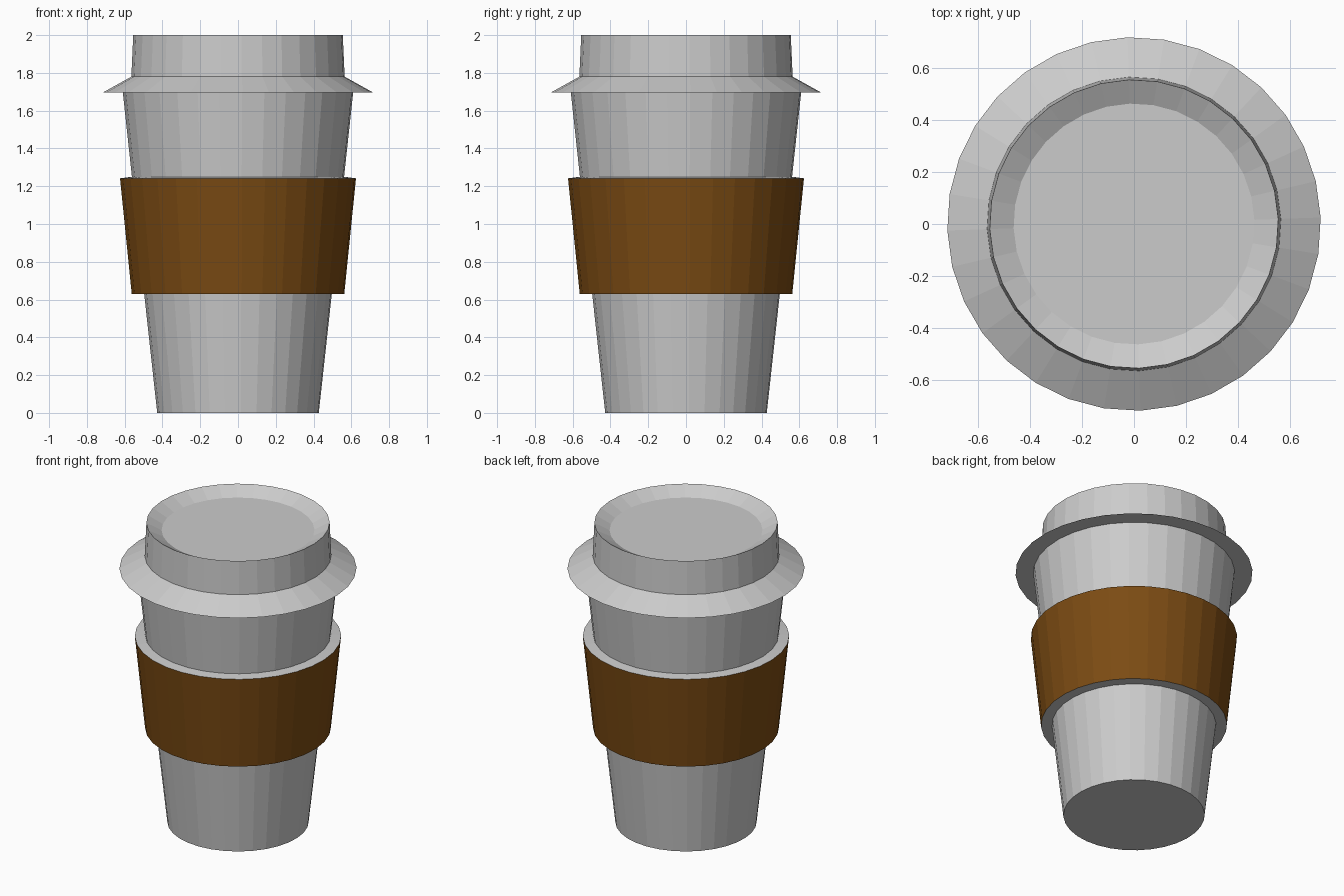
import bpy, bmesh, math

if "Cube" in bpy.data.objects:
    bpy.data.objects.remove(bpy.data.objects["Cube"])

SIDES = 32
OFFSET = math.radians(2)


def lathe(name, profile, cap_start=False, cap_end=False, materials=(), slots=None):
    """Spin an (r, z) profile, listed from outside-bottom to top, into flat faces."""
    bm = bmesh.new()
    rings = []
    for r, z in profile:
        angles = [OFFSET + 2 * math.pi * i / SIDES for i in range(SIDES)]
        rings.append([bm.verts.new((r * math.cos(a), r * math.sin(a), z)) for a in angles])
    for k, (lo, hi) in enumerate(zip(rings, rings[1:])):
        for i in range(SIDES):
            j = (i + 1) % SIDES
            face = bm.faces.new((lo[i], lo[j], hi[j], hi[i]))
            face.material_index = slots[k] if slots else 0
    if cap_start:
        bm.faces.new(rings[0][::-1])
    if cap_end:
        bm.faces.new(rings[-1])
    mesh = bpy.data.meshes.new(name)
    bm.to_mesh(mesh)
    bm.free()
    for m in materials:
        mesh.materials.append(m)
    obj = bpy.data.objects.new(name, mesh)
    bpy.context.collection.objects.link(obj)
    return obj


brown = bpy.data.materials.new("brown_card")
brown.diffuse_color = (0.2, 0.071, 0.0065, 1)
brown.use_nodes = True
brown.node_tree.nodes["Principled BSDF"].inputs["Base Color"].default_value = brown.diffuse_color
grey = bpy.data.materials.new("plain_grey")
grey.diffuse_color = (0.8, 0.8, 0.8, 1)
grey.use_nodes = True
grey.node_tree.nodes["Principled BSDF"].inputs["Base Color"].default_value = grey.diffuse_color

# Cup below and above the sleeve
lathe("cup_lower", [(0.428, 0), (0.497, 0.63)], cap_start=True)
lathe("cup_upper", [(0.562, 1.25), (0.61, 1.695)])

# Sleeve: brown band with grey ledges joining it to the cup
lathe("sleeve", [(0.497, 0.63), (0.563, 0.63), (0.625, 1.242), (0.562, 1.25)],
      materials=(grey, brown), slots=(0, 1, 0))

# Lid: flared rim, raised wall and shallow dished top
lathe("lid", [(0.61, 1.695), (0.718, 1.695), (0.565, 1.78), (0.555, 2.0), (0.463, 1.95)],
      cap_end=True)
